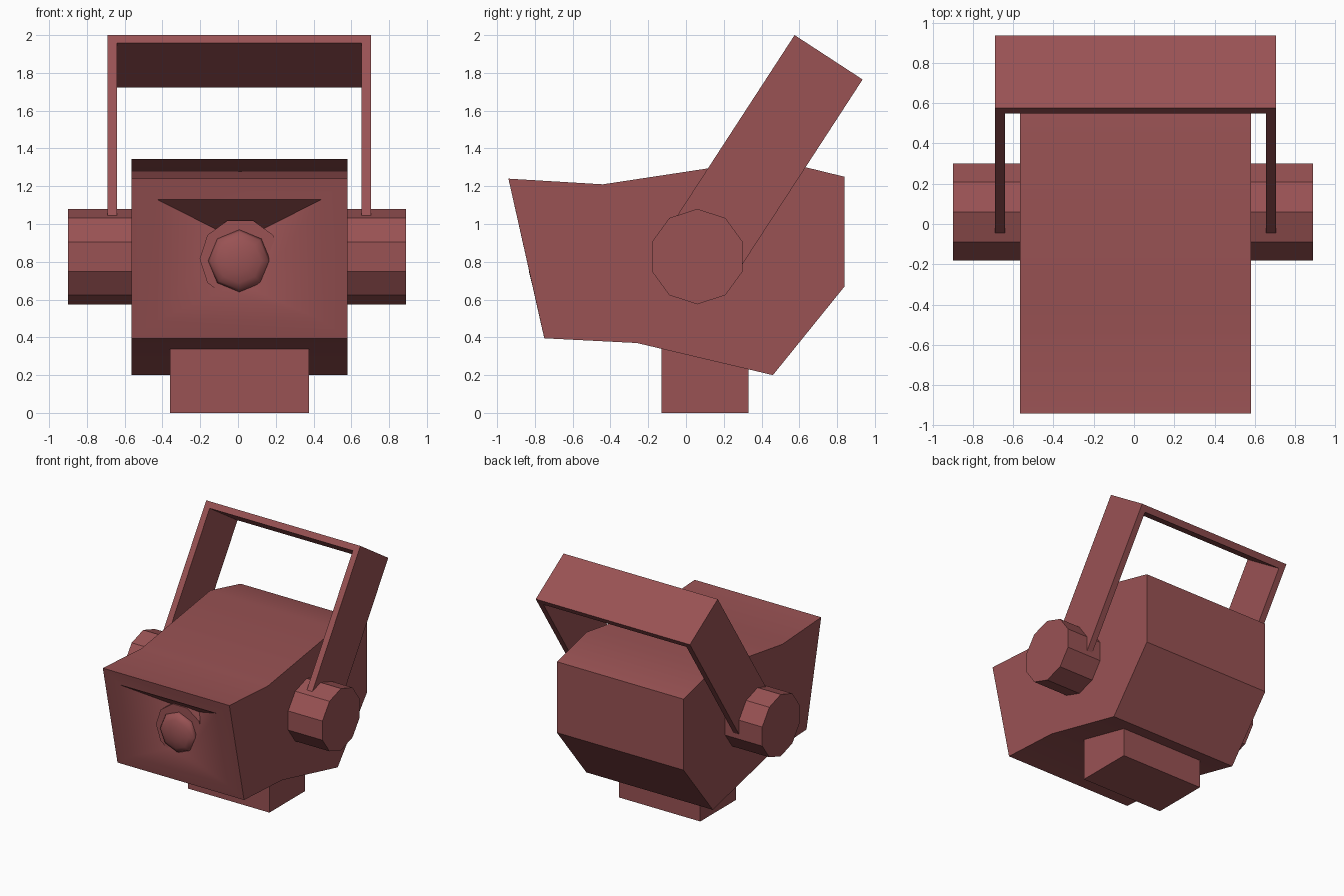
import bpy, bmesh, math
from mathutils import Vector

if "Cube" in bpy.data.objects:
    bpy.data.objects.remove(bpy.data.objects["Cube"], do_unlink=True)

CX = 0.007  # centre line of body

# Single painted colour
paint = bpy.data.materials.new("dusty_red")
paint.use_nodes = True
colour = (0.32, 0.085, 0.088, 1)
paint.diffuse_color = colour
paint.node_tree.nodes["Principled BSDF"].inputs["Base Color"].default_value = colour


def finish(bm, name, angle=30):
    bmesh.ops.recalc_face_normals(bm, faces=bm.faces)
    mesh = bpy.data.meshes.new(name)
    bm.to_mesh(mesh)
    bm.free()
    mesh.materials.append(paint)
    obj = bpy.data.objects.new(name, mesh)
    bpy.context.collection.objects.link(obj)
    bpy.ops.object.select_all(action='DESELECT')
    obj.select_set(True)
    bpy.context.view_layer.objects.active = obj
    bpy.ops.object.shade_smooth_by_angle(angle=math.radians(angle))
    return obj


def prism(points, offset):
    """Closed solid from a flat outline swept along an offset."""
    bm = bmesh.new()
    face = bm.faces.new([bm.verts.new(p) for p in points])
    ext = bmesh.ops.extrude_face_region(bm, geom=[face], use_keep_orig=True)
    moved = [v for v in ext["geom"] if isinstance(v, bmesh.types.BMVert)]
    bmesh.ops.translate(bm, verts=moved, vec=offset)
    return bm


def polygon(sides, radius, start):
    return [(radius * math.cos(start + i * math.tau / sides),
             radius * math.sin(start + i * math.tau / sides)) for i in range(sides)]


# Housing: side profile (y, z), swept across x, with a sunken front
profile = [(-0.94, 1.24), (-0.44, 1.21), (0.45, 1.345), (0.84, 1.25), (0.84, 0.67),
           (0.46, 0.20), (-0.26, 0.37), (-0.75, 0.395)]
x0, x1 = -0.565, 0.58
bm = bmesh.new()
left = [bm.verts.new((x0, y, z)) for y, z in profile]
right = [bm.verts.new((x1, y, z)) for y, z in profile]
bm.faces.new(left)
bm.faces.new(right)
for i in range(len(profile) - 1):
    bm.faces.new((left[i], left[i + 1], right[i + 1], right[i]))


def rect(half, top, bottom):
    return [bm.verts.new((CX + sx * half, y, z)) for sx, (y, z) in
            ((-1, top), (1, top), (1, bottom), (-1, bottom))]


rings = [[left[0], right[0], right[-1], left[-1]],
         rect(0.435, (-0.915, 1.13), (-0.772, 0.49)),
         rect(0.08, (-0.66, 0.95), (-0.775, 0.65))]
for a, b in zip(rings, rings[1:]):
    for i in range(4):
        j = (i + 1) % 4
        bm.faces.new((a[i], a[j], b[j], b[i]))
bm.faces.new(rings[-1])
finish(bm, "housing")

# Lamp socket: ten-sided collar in the recess
pts = [(0.012 + a, -0.77, 0.815 + b) for a, b in polygon(10, 0.215, 0)]
finish(prism(pts, Vector((0, 0.2, 0))), "lamp_socket")

# Bulb: flattened eight-sided dome
bm = bmesh.new()
bmesh.ops.create_uvsphere(bm, u_segments=8, v_segments=8, radius=0.165)
for v in bm.verts:
    x, y, z = v.co
    v.co = (CX + x, -0.775 + z * 0.36, 0.805 + y)
finish(bm, "bulb", 80)

# Pivot hubs: ten-sided, one on each side
for name, xa, xb in (("right_hub", -0.90, -0.55), ("left_hub", 0.56, 0.89)):
    pts = [(xa, 0.06 + a, 0.8275 + b) for a, b in polygon(10, 0.2525, math.pi / 2)]
    finish(prism(pts, Vector((xb - xa, 0, 0))), name)

# Carrying handle: U outline (x, distance down the arm), swept across its width
corner = Vector((0, 0.575, 2.0))
down = Vector((0, -0.545, -0.838))
outline = [(-0.69, 0), (0.705, 0), (0.705, 1.2), (0.655, 1.2), (0.655, 0.05),
           (-0.64, 0.05), (-0.64, 1.2), (-0.69, 1.2)]
pts = [corner + down * d + Vector((x, 0, 0)) for x, d in outline]
finish(prism(pts, Vector((0, 0.36, -0.235))), "handle")

# Foot block under the housing
pts = [(-0.36, -0.13, 0), (0.375, -0.13, 0), (0.375, 0.33, 0), (-0.36, 0.33, 0)]
finish(prism(pts, Vector((0, 0, 0.37))), "foot")
